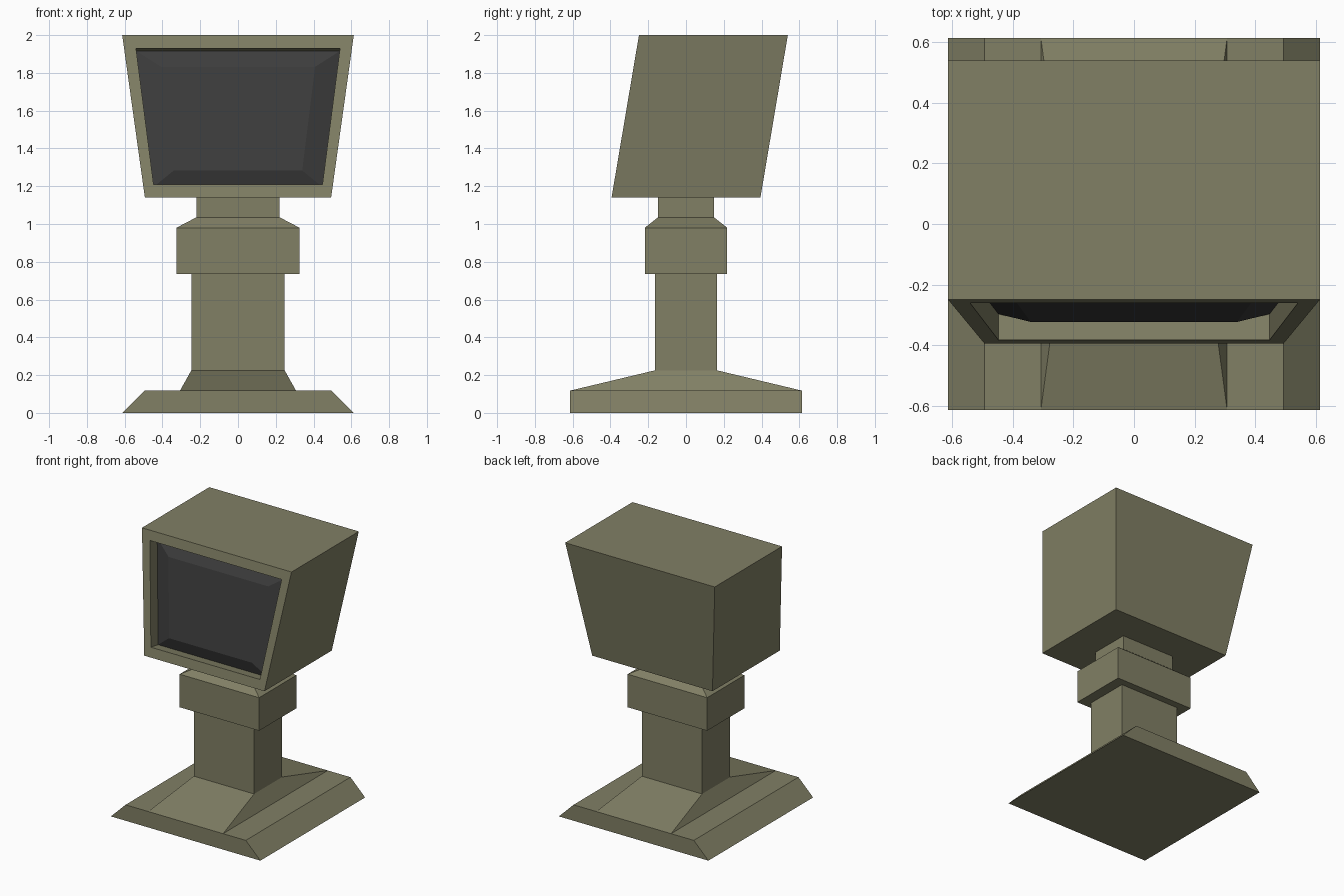
import bpy, bmesh

if "Cube" in bpy.data.objects:
    bpy.data.objects.remove(bpy.data.objects["Cube"])


def material(name, rgb):
    m = bpy.data.materials.new(name)
    m.diffuse_color = (*rgb, 1)
    m.use_nodes = True
    m.node_tree.nodes["Principled BSDF"].inputs["Base Color"].default_value = m.diffuse_color
    return m


olive = material("olive_paint", (0.22, 0.215, 0.13))
dark = material("dark_glass", (0.045, 0.045, 0.045))


def loft(name, rings, mat):
    """Skin a list of four-point rings into a closed flat-shaded solid."""
    bm = bmesh.new()
    loops = [[bm.verts.new(p) for p in ring] for ring in rings]
    for a, b in zip(loops, loops[1:]):
        for i in range(4):
            j = (i + 1) % 4
            bm.faces.new((a[i], a[j], b[j], b[i]))
    bm.faces.new(loops[0])
    bm.faces.new(loops[-1])
    bmesh.ops.recalc_face_normals(bm, faces=bm.faces)
    me = bpy.data.meshes.new(name)
    bm.to_mesh(me)
    bm.free()
    me.materials.append(mat)
    ob = bpy.data.objects.new(name, me)
    bpy.context.collection.objects.link(ob)
    return ob


def level(hx, hy, z):
    """Horizontal rectangle with half sizes hx, hy."""
    return [(-hx, -hy, z), (hx, -hy, z), (hx, hy, z), (-hx, hy, z)]


SLOPE = 0.145 / 0.86  # backward lean of the head


def panel(w_low, z_low, w_top, z_top, y):
    """Leaning trapezoid; y is the depth of its plane at the head's underside."""
    return [(x, y + (z - 1.14) * SLOPE, z) for x, z in
            ((-w_low, z_low), (w_low, z_low), (w_top, z_top), (-w_top, z_top))]


# Stand: each part is a stack of rectangles
stand = {
    "base_plate": [(0.613, 0.613, 0), (0.493, 0.613, 0.118)],
    "base_flare": [(0.307, 0.613, 0.118), (0.247, 0.165, 0.225)],
    "column": [(0.247, 0.165, 0.225), (0.247, 0.165, 0.735)],
    "collar": [(0.326, 0.218, 0.735), (0.326, 0.218, 0.98), (0.221, 0.149, 1.035)],
    "neck": [(0.221, 0.149, 1.035), (0.221, 0.149, 1.14)],
}
for part, levels in stand.items():
    loft(part, [level(*l) for l in levels], olive)

# Monitor housing: back, front, bezel opening, recess
recess = panel(0.447, 1.196, 0.54, 1.916, -0.306)
loft("monitor_housing", [
    panel(0.493, 1.14, 0.613, 2.0, 0.394),
    panel(0.493, 1.14, 0.613, 2.0, -0.394),
    panel(0.447, 1.21, 0.54, 1.93, -0.394),
    recess,
], olive)

# Screen bulging out of the recess
loft("screen", [recess, panel(0.34, 1.283, 0.408, 1.832, -0.347)], dark)
